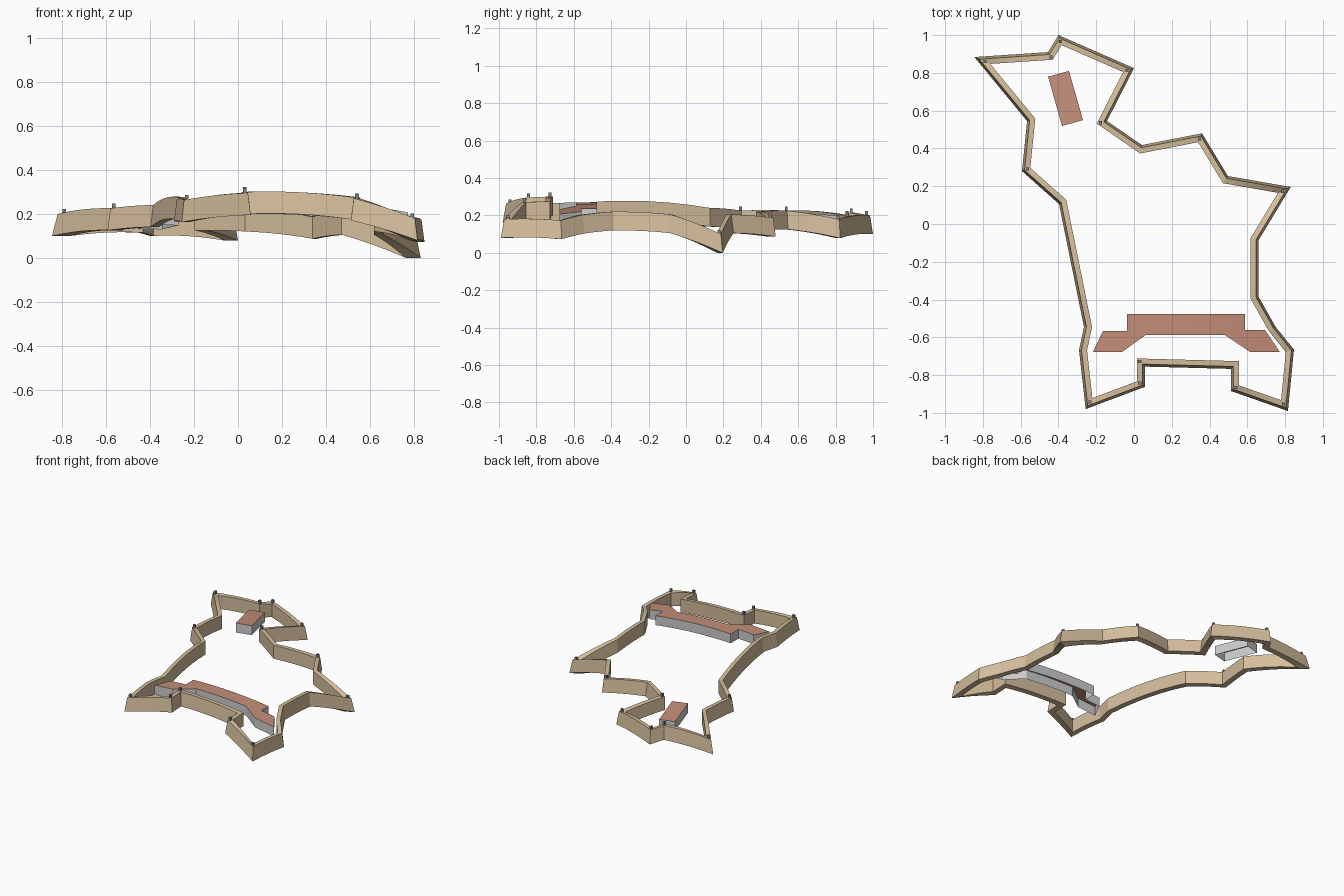
import bpy, bmesh
from mathutils import Vector

cube = bpy.data.objects.get("Cube")
if cube:
    bpy.data.objects.remove(cube, do_unlink=True)


def material(name, rgb):
    m = bpy.data.materials.new(name)
    m.use_nodes = True
    m.diffuse_color = (*rgb, 1)
    m.node_tree.nodes["Principled BSDF"].inputs["Base Color"].default_value = (*rgb, 1)
    return m


STONE = material("tan stone", (0.66, 0.51, 0.33))
ROOF = material("clay roof", (0.55, 0.27, 0.19))
PLASTER = material("grey plaster", (0.62, 0.62, 0.63))
POST = material("dark grey post", (0.23, 0.23, 0.23))


def finish(bm, name, *mats):
    bmesh.ops.recalc_face_normals(bm, faces=bm.faces)
    mesh = bpy.data.meshes.new(name)
    bm.to_mesh(mesh)
    bm.free()
    for m in mats:
        mesh.materials.append(m)
    obj = bpy.data.objects.new(name, mesh)
    bpy.context.collection.objects.link(obj)
    return obj


# Outer foot of the rampart, clockwise: x, y, ground height, has a corner post
CORNERS = [
    (-.40, 1.0, .10, 1), (0, .825, .078, 1), (-.143, .545, .125, 1),
    (.042, .418, .12, 0), (.36, .48, .087, 1), (.497, .254, .105, 0),
    (.83, .196, 0, 1), (.66, -.085, .105, 0), (.66, -.386, .12, 0),
    (.75, -.545, .103, 0), (.847, -.665, .073, 0), (.815, -.99, .08, 1),
    (.513, -.884, .17, 1), (.513, -.767, .175, 0), (.058, -.755, .2, 1),
    (.058, -.862, .195, 1), (-.256, -.98, .163, 1), (-.291, -.667, .165, 0),
    (-.265, -.545, .168, 0), (-.397, .106, .14, 0), (-.593, .28, .125, 1),
    (-.566, .545, .125, 0), (-.845, .884, .10, 1), (-.455, .91, .115, 1),
]
HEIGHT, BATTER, THICK, STEPS = .1, .013, .042, 6
count = len(CORNERS)
foot = [Vector(c[:2]) for c in CORNERS]


def inset(i, d):
    """Corner i moved inwards by d along its mitre."""
    a = (foot[i] - foot[i - 1]).normalized()
    b = (foot[(i + 1) % count] - foot[i]).normalized()
    na, nb = Vector((a.y, -a.x)), Vector((b.y, -b.x))
    return foot[i] + (na + nb) * d / (1 + na.dot(nb))


# Rampart: battered outer face, upright inner face, following domed ground
bm = bmesh.new()
rings = []
for i in range(count):
    j = (i + 1) % count
    bulge = .2 * (foot[j] - foot[i]).length_squared
    for s in range(STEPS):
        t = s / STEPS
        z = CORNERS[i][2] * (1 - t) + CORNERS[j][2] * t + bulge * t * (1 - t)
        ring = []
        for d, h in ((0, 0), (BATTER, HEIGHT), (THICK, HEIGHT), (THICK, 0)):
            p = inset(i, d).lerp(inset(j, d), t)
            ring.append(bm.verts.new((p.x, p.y, z + h)))
        rings.append(ring)
for k, ring in enumerate(rings):
    nxt = rings[(k + 1) % len(rings)]
    for e in range(4):
        f = (e + 1) % 4
        bm.faces.new((ring[e], ring[f], nxt[f], nxt[e]))
finish(bm, "rampart_wall", STONE)

# Posts standing on the salient corners
bm = bmesh.new()
for i, (x, y, z, has_post) in enumerate(CORNERS):
    if has_post:
        p = inset(i, (BATTER + THICK) / 2)
        made = bmesh.ops.create_cube(bm, size=1)["verts"]
        bmesh.ops.scale(bm, vec=(.016, .016, .045), verts=made)
        bmesh.ops.translate(bm, vec=(p.x, p.y, z + HEIGHT), verts=made)
finish(bm, "corner_posts", POST)


def building(name, footprint, roof_height, cuts, depth=.07):
    """Roof over a footprint, bent to the ground, with walls hanging below."""
    bm = bmesh.new()
    bm.faces.new([bm.verts.new((x, y, 0)) for x, y in footprint])
    for x in cuts:
        bmesh.ops.bisect_plane(bm, geom=bm.verts[:] + bm.edges[:] + bm.faces[:],
                               plane_co=(x, 0, 0), plane_no=(1, 0, 0))
    for v in bm.verts:
        v.co.z = roof_height(v.co.x, v.co.y)
    rim = [e for e in bm.edges if e.is_boundary]
    walls = bmesh.ops.extrude_edge_only(bm, edges=rim)["geom"]
    for g in walls:
        if isinstance(g, bmesh.types.BMVert):
            g.co.z -= depth
        elif isinstance(g, bmesh.types.BMFace):
            g.material_index = 1
    return finish(bm, name, ROOF, PLASTER)


# Long barracks with angled wings
building("barracks",
         [(-.037, -.476), (.587, -.476), (.587, -.56), (.693, -.56),
          (.772, -.677), (.614, -.677), (.48, -.587), (.063, -.587),
          (-.063, -.677), (-.217, -.677), (-.164, -.566), (-.037, -.566)],
         lambda x, y: .27 - .14 * (x - .1) ** 2,
         [-.1, 0, .1, .2, .3, .4, .53, .65])

# Small house in the rear bastion
building("small_house",
         [(-.455, .78), (-.344, .81), (-.27, .55), (-.381, .519)],
         lambda x, y: .22 - .07 * (y - .52), [])
